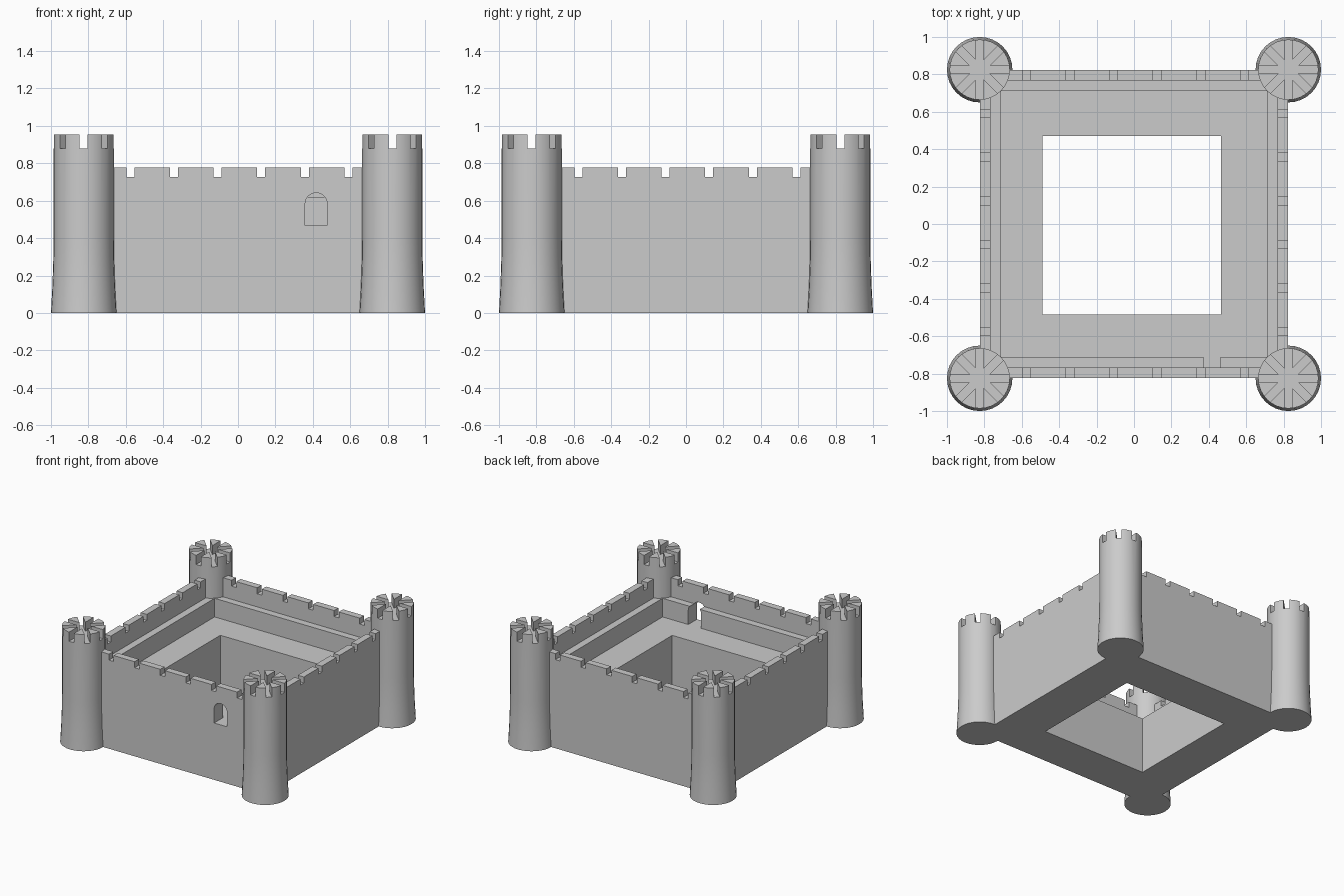
import bpy
import bmesh
import math
from mathutils import Matrix

if "Cube" in bpy.data.objects:
    bpy.data.objects.remove(bpy.data.objects["Cube"])

stone = bpy.data.materials.new("grey stone")
stone.use_nodes = True
GREY = (0.6, 0.6, 0.6, 1)
stone.diffuse_color = GREY
stone.node_tree.nodes["Principled BSDF"].inputs["Base Color"].default_value = GREY


def make(name, bm):
    bmesh.ops.recalc_face_normals(bm, faces=bm.faces)
    mesh = bpy.data.meshes.new(name)
    bm.to_mesh(mesh)
    bm.free()
    mesh.materials.append(stone)
    ob = bpy.data.objects.new(name, mesh)
    bpy.context.collection.objects.link(ob)
    return ob


def box(name, x0, x1, y0, y1, z0, z1, turn=0):
    bm = bmesh.new()
    bmesh.ops.create_cube(bm, size=1)
    place = Matrix.Translation(((x0 + x1) / 2, (y0 + y1) / 2, (z0 + z1) / 2))
    size = Matrix.Diagonal((x1 - x0, y1 - y0, z1 - z0, 1))
    bm.transform(Matrix.Rotation(turn, 4, "Z") @ place @ size)
    return make(name, bm)


def select_only(ob):
    bpy.ops.object.select_all(action="DESELECT")
    ob.select_set(True)
    bpy.context.view_layer.objects.active = ob


def cut(ob, cutter):
    select_only(ob)
    mod = ob.modifiers.new("cut", "BOOLEAN")
    mod.operation = "DIFFERENCE"
    mod.solver = "EXACT"
    mod.object = cutter
    bpy.ops.object.modifier_apply(modifier=mod.name)
    bpy.data.objects.remove(cutter)


# Curtain wall: a block hollowed into parapet, wall walk, inner floor and courtyard
WALL = 0.823
PARAPET_TOP, NOTCH_BOTTOM, WALK, FLOOR = 0.777, 0.728, 0.62, 0.467
walls = box("curtain_wall", -WALL, WALL, -WALL, WALL, 0, PARAPET_TOP)
cut(walls, box("cutter", -0.768, 0.768, -0.768, 0.768, WALK, 1))
cut(walls, box("cutter", -0.71, 0.71, -0.71, 0.71, FLOOR, 1))
cut(walls, box("cutter", -0.49, 0.465, -0.485, 0.47, -1, 1))

# Notches across opposite parapets
NOTCH = 0.0215
for i in range(6):
    c = -0.575 + 0.233 * i
    cut(walls, box("cutter", c - NOTCH, c + NOTCH, -1, 1, NOTCH_BOTTOM, 1))
    cut(walls, box("cutter", -1, 1, c - NOTCH, c + NOTCH, NOTCH_BOTTOM, 1))

# Arched opening through the front wall
ARCH_X, ARCH_R, SPRING = 0.418, 0.059, 0.583
bm = bmesh.new()
outline = [(ARCH_X - ARCH_R, FLOOR), (ARCH_X + ARCH_R, FLOOR)]
for i in range(17):
    a = math.pi * i / 16
    outline.append((ARCH_X + ARCH_R * math.cos(a), SPRING + ARCH_R * math.sin(a)))
face = bm.faces.new([bm.verts.new((x, -0.9, z)) for x, z in outline])
ext = bmesh.ops.extrude_face_region(bm, geom=[face])
bmesh.ops.translate(bm, vec=(0, 0.25, 0),
                    verts=[g for g in ext["geom"] if isinstance(g, bmesh.types.BMVert)])
cut(walls, make("cutter", bm))

# Corner tower: turned profile with a flared foot
SIDES = 32
PROFILE = [(0.175, 0), (0.167, 0.15), (0.162, 0.3), (0.161, 0.4), (0.161, 0.953)]
bm = bmesh.new()
rings = []
for r, z in PROFILE:
    rings.append([bm.verts.new((r * math.cos(math.tau * k / SIDES),
                                r * math.sin(math.tau * k / SIDES), z))
                  for k in range(SIDES)])
for low, high in zip(rings, rings[1:]):
    for k in range(SIDES):
        n = (k + 1) % SIDES
        bm.faces.new((low[k], low[n], high[n], high[k]))
bm.faces.new(rings[0])
bm.faces.new(rings[-1])
tower = make("tower_front_left", bm)

# Four slots through the tower axis leave eight wedge merlons
for i in range(4):
    cut(tower, box("cutter", -0.3, 0.3, -NOTCH, NOTCH, 0.878, 1.2, math.pi * i / 4))
select_only(tower)
bpy.ops.object.shade_smooth_by_angle(angle=math.radians(30))

# One tower at each corner
CORNER = 0.825
tower.location = (CORNER, -CORNER, 0)
for name, sx, sy in (("front_right", -1, -1), ("back_left", 1, 1), ("back_right", -1, 1)):
    twin = bpy.data.objects.new("tower_" + name, tower.data)
    twin.location = (sx * CORNER, sy * CORNER, 0)
    bpy.context.collection.objects.link(twin)
